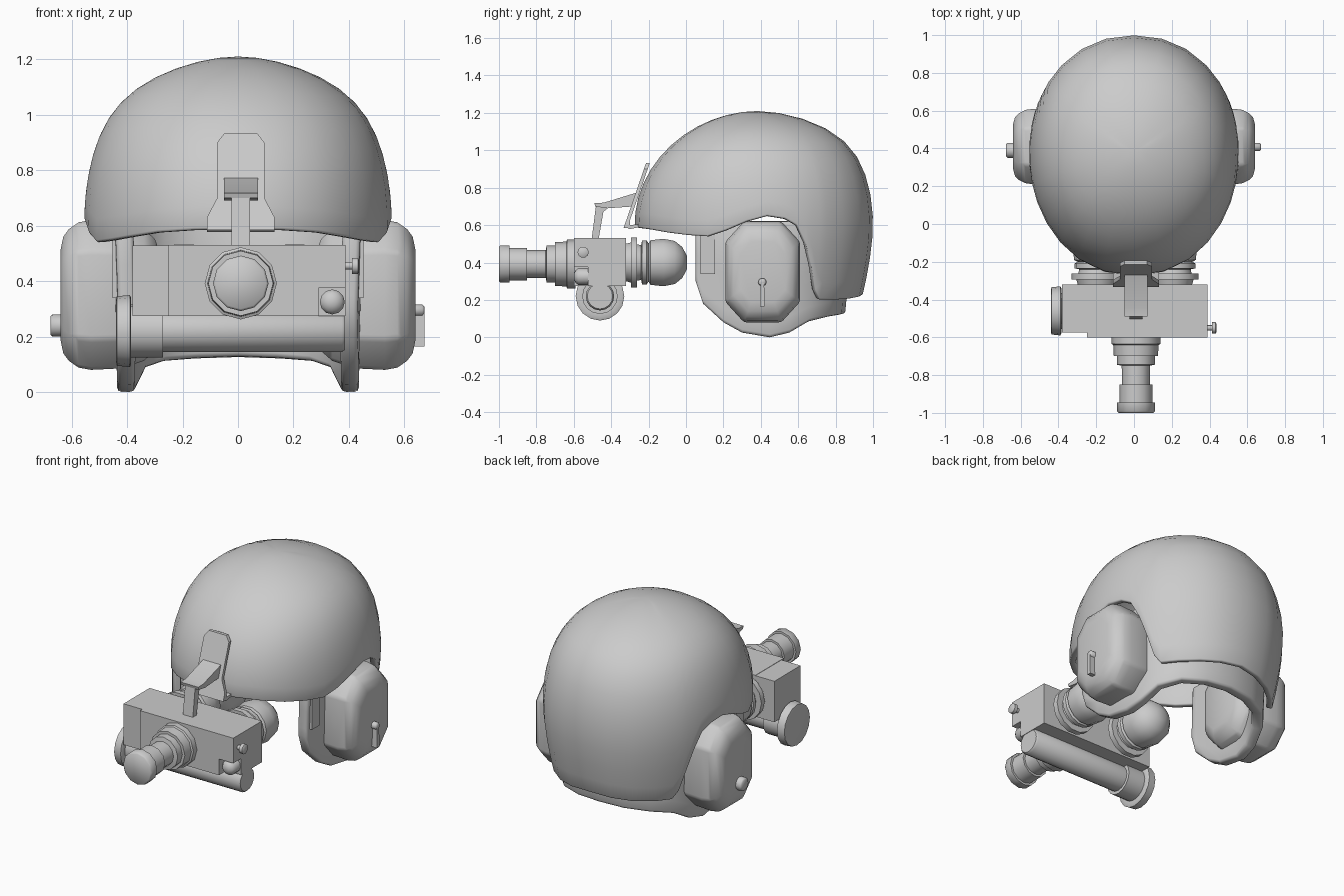
import bpy, bmesh
from math import sin, cos, pi, radians, asin

if "Cube" in bpy.data.objects:
    bpy.data.objects.remove(bpy.data.objects["Cube"])

def finish(name, bm, angle=40):
    bmesh.ops.remove_doubles(bm, verts=bm.verts, dist=1e-5)
    bmesh.ops.recalc_face_normals(bm, faces=bm.faces)
    me = bpy.data.meshes.new(name)
    bm.to_mesh(me)
    bm.free()
    ob = bpy.data.objects.new(name, me)
    bpy.context.collection.objects.link(ob)
    bpy.ops.object.select_all(action='DESELECT')
    ob.select_set(True)
    bpy.context.view_layer.objects.active = ob
    bpy.ops.object.shade_smooth_by_angle(angle=radians(angle))
    return ob

def loft(name, rings, closed=True, cap=True, angle=40):
    """Skin a list of equal-length point rings."""
    bm = bmesh.new()
    vs = [[bm.verts.new(p) for p in r] for r in rings]
    n = len(vs[0])
    for a, b in zip(vs, vs[1:]):
        for i in range(n if closed else n - 1):
            j = (i + 1) % n
            bm.faces.new((a[i], a[j], b[j], b[i]))
    if cap:
        bm.faces.new(vs[0])
        bm.faces.new(vs[-1])
    return finish(name, bm, angle)

def lathe(name, prof, c, axis='Y', n=14):
    """Turn (position, radius) pairs about an X or Y axis through c."""
    rings = []
    for t, r in prof:
        ring = []
        for k in range(n):
            u, w = r * cos(2 * pi * k / n), r * sin(2 * pi * k / n)
            ring.append((c[0] + u, t, c[1] + w) if axis == 'Y' else (t, c[0] + u, c[1] + w))
        rings.append(ring)
    return loft(name, rings, angle=50)

def prism(name, yz, x0, x1):
    return loft(name, [[(x, y, z) for y, z in yz] for x in (x0, x1)], angle=30)

def box(name, x0, x1, y0, y1, z0, z1):
    return prism(name, [(y0, z0), (y1, z0), (y1, z1), (y0, z1)], x0, x1)

def thicken(ob, t, bevel):
    s = ob.modifiers.new('thickness', 'SOLIDIFY')
    s.thickness, s.offset = t, -1
    b = ob.modifiers.new('bevel', 'BEVEL')
    b.width, b.segments, b.limit_method, b.angle_limit = bevel, 2, 'ANGLE', radians(50)

# Helmet shell: rim height per azimuth (0 = front), domed up to the crown
rim = [(0, .588), (15, .585), (30, .576), (43, .56), (55, .547), (66, .54), (75, .572), (85, .62),
       (95, .65), (104, .635), (110, .6), (115, .5), (119, .38), (123, .25), (127, .2),
       (138, .2), (152, .205), (166, .215), (180, .225)]
full = rim + [(360 - a, z) for a, z in rim[-2:0:-1]]
rings = []
N = 12
for k in range(N + 1):
    ring = []
    for a, zr in full:
        p0 = asin((zr - .6) / .61)
        p = p0 + (pi / 2 - p0) * k / N
        z = .6 + .61 * sin(p)
        s, c = sin(radians(a)), cos(radians(a))
        if z > .6:      # full sides and back, more sloping brow
            q = max(cos(p), 0)
            rx = q ** (.62 + .4 * sin(p) ** 4)
            ry = q ** 1.05 if c > 0 else rx
        else:
            rx = ry = 1 - .1 * ((.6 - z) / .4) ** 1.6
        sx = (1 if s > 0 else -1) * abs(s) ** .93
        ring.append((.557 * rx * sx, .38 - (.655 if c > 0 else .62) * ry * c, z))
    rings.append(ring)
shell = loft('helmet_shell', rings, cap=False, angle=60)
thicken(shell, .035, .008)

# Nape and side liner hanging below the shell
path = [(.435, .05, .3), (.435, .09, .18), (.44, .2, .08), (.44, .3, .025), (.44, .45, 0),
        (.425, .56, .025), (.39, .67, .085), (.3, .78, .11), (.16, .845, .12), (0, .865, .125)]
path += [(-x, y, z) for x, y, z in path[-2::-1]]
rows = []
for t in (0, .15, .5, 1):
    rows.append([(x * (.99 + .03 * t), .4 + (y - .4) * (.97 + .03 * min(1, t * 3)) if y > .4 else y,
                  zb + (.62 - zb) * t) for x, y, zb in path])
liner = loft('neck_liner', rows, closed=False, cap=False, angle=60)
thicken(liner, .065, .015)

# Ear cups with inner cushions, temple pads
octa = [(-.1, .27), (.1, .27), (.2, .16), (.2, -.16), (.1, -.27), (-.1, -.27), (-.2, -.16), (-.2, .16)]
for side, s in (('right', 1), ('left', -1)):
    cup = loft(side + '_ear_cup', [[(s * x, .41 + y * k, .35 + z * k) for y, z in octa]
               for x, k in ((.285, .6), (.3, .75), (.34, .88), (.42, .98), (.53, 1), (.575, .97),
                            (.61, .88), (.63, .78), (.64, .6))], angle=60)
    b = cup.modifiers.new('bevel', 'BEVEL')
    b.width, b.segments = .015, 2
    b.limit_method, b.angle_limit = 'ANGLE', radians(40)
    box(side + '_temple_pad', *sorted((s * .4, s * .452)), .078, .155, .34, .58)

# Cup controls: lever on the right, round knob on the left
prism('right_cup_lever', [(.395, .165), (.42, .165), (.418, .29), (.398, .29)], .625, .672)
lathe('right_cup_pivot', [(.62, .022), (.665, .022), (.672, .014)], (.408, .295), 'X', 10)
lathe('left_cup_knob', [(-.62, .04), (-.67, .04), (-.677, .032)], (.39, .24), 'X', 12)

# Goggle body; its right end has a notched lower front corner
box('goggle_body', -.25, .29, -.6, -.32, .275, .53)
prism('goggle_body_end', [(-.6, .375), (-.525, .375), (-.525, .275), (-.32, .275), (-.32, .53), (-.6, .53)], .29, .388)
box('goggle_side_body', -.38, -.25, -.575, -.32, .275, .528)
lathe('corner_knob', [(-.52, .045), (-.575, .045), (-.59, .034), (-.6, .015)], (.34, .325), 'Y', 12)
lathe('side_switch', [(.38, .014), (.412, .014), (.412, .03), (.432, .03), (.437, .022)], (-.55, .455), 'X', 10)

# Battery tube under the body
lathe('battery_tube', [(-.44, .11), (-.437, .125), (-.39, .13), (-.385, .12), (-.385, .095), (-.27, .095),
      (-.27, .076), (.375, .076), (.385, .068)], (-.46, .22), 'X', 16)

# Objective lens barrel
lathe('objective_lens', [(-.59, .13), (-.635, .13), (-.64, .12), (-.7, .117), (-.7, .1), (-.745, .1),
      (-.75, .075), (-.85, .074), (-.85, .087), (-.945, .087), (-.945, .1), (-.992, .1), (-1, .092)],
      (.01, .392), 'Y', 12)

# Two eyepieces with rounded eye cups
for side, s in (('right', 1), ('left', -1)):
    lathe(side + '_eyepiece', [(-.33, .1), (-.295, .11), (-.295, .137), (-.262, .137), (-.262, .1), (-.24, .095),
          (-.235, .12), (-.21, .12), (-.2, .105), (-.19, .122), (-.12, .13), (-.06, .118), (-.02, .085),
          (.006, .035)], (s * .2 + .005, .4), 'Y', 14)

# Mount plate leaning on the brow, with flared foot and hooked lip
half = [(.122, .585), (.122, .63), (.085, .7), (.085, .9), (.06, .932)]
outline = half + [(-x, z) for x, z in half[::-1]]
loft('mount_plate', [[(.01 + x, -.318 + (z - .63) * .345 + d, z) for x, z in outline] for d in (0, .02)], angle=30)
prism('mount_lip', [(-.318, .63), (-.325, .595), (-.305, .578), (-.245, .59), (-.245, .606), (-.3, .6), (-.3, .63)],
      -.112, .132)

# Folding arm from plate to goggles
prism('mount_arm', [(-.26, .775), (-.44, .72), (-.49, .718), (-.485, .7), (-.42, .69), (-.28, .7)], -.05, .072)
prism('drop_arm', [(-.425, .715), (-.48, .715), (-.505, .52), (-.468, .52), (-.442, .67), (-.42, .69)], -.024, .044)
